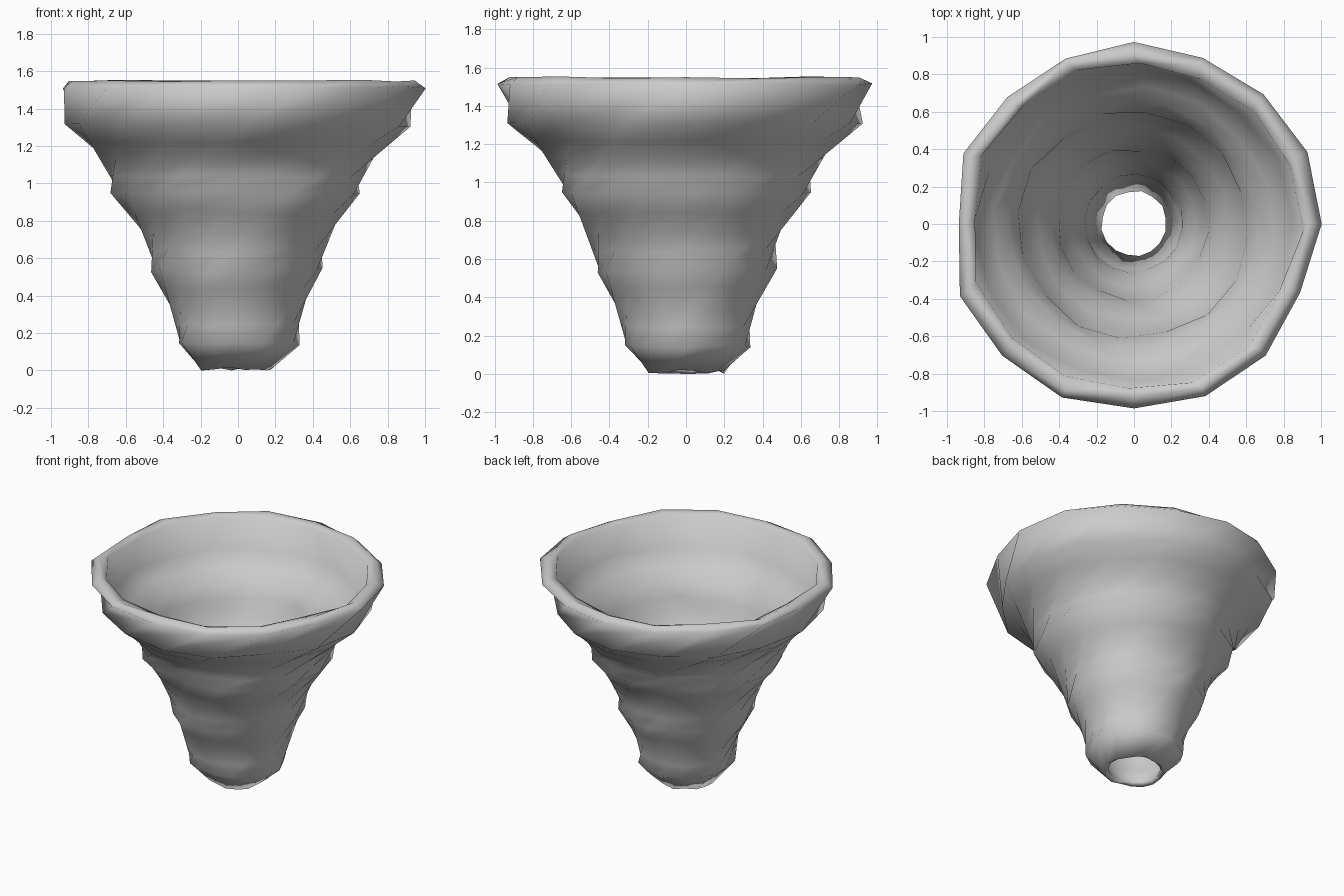
import bpy, bmesh, math, random

if "Cube" in bpy.data.objects:
    bpy.data.objects.remove(bpy.data.objects["Cube"])

random.seed(4)
N = 16      # sides of every ring
SUB = 4     # straight steps between rings, so the twist pinches the wall

# relative radius of each side, carried up the twist as ridges (starts at +x, at the rim)
RIDGE = [.985, .985, .97, .945, .955, .965, .95, .975,
         .94, .99, .98, .99, .97, .98, .985, .945]

# closed wall section: (radius, height, twist in degrees, height wobble)
SECTION = [
    (0.205, 0.015, -170, 0.012),
    (0.335, 0.15, -155, 0.01),
    (0.475, 0.545, -110, 0.02),
    (0.680, 0.955, -65, 0.015),
    (0.945, 1.315, -20, 0.01),
    (1.005, 1.52, 0, 0.008),
    (0.960, 1.555, 0, 0.006),
    (0.910, 1.535, -2, 0.006),
    (0.865, 1.32, -20, 0.01),
    (0.610, 0.965, -65, 0.015),
    (0.395, 0.545, -110, 0.02),
    (0.255, 0.17, -155, 0.01),
    (0.180, 0.03, -170, 0.012),
]


def ring(radius, height, twist, wobble):
    pts = []
    for i in range(N):
        a = math.radians(twist) + math.tau * i / N
        r = radius * RIDGE[i] * random.uniform(0.985, 1.015)
        pts.append((r * math.cos(a), r * math.sin(a),
                    height + random.uniform(-wobble, wobble)))
    return pts


# funnel wall, lofted up the outside and down the inside
bm = bmesh.new()
keys = [ring(*s) for s in SECTION]
loops = []
for k, low in enumerate(keys):
    high = keys[(k + 1) % len(keys)]
    long_span = abs(SECTION[k][1] - SECTION[(k + 1) % len(keys)][1]) > 0.3
    steps = SUB if long_span else 1
    for s in range(steps):
        t = s / steps
        loops.append([bm.verts.new([a + (b - a) * t for a, b in zip(p, q)])
                      for p, q in zip(low, high)])
for k, low in enumerate(loops):
    high = loops[(k + 1) % len(loops)]
    for i in range(N):
        j = (i + 1) % N
        bm.faces.new((low[i], low[j], high[j], high[i]))
bmesh.ops.recalc_face_normals(bm, faces=bm.faces)

# stand on the ground
bottom = min(v.co.z for v in bm.verts)
for v in bm.verts:
    v.co.z -= bottom

mesh = bpy.data.meshes.new("twisted_funnel")
bm.to_mesh(mesh)
bm.free()
mesh.polygons.foreach_set("use_smooth", [True] * len(mesh.polygons))
funnel = bpy.data.objects.new("twisted_funnel", mesh)
bpy.context.collection.objects.link(funnel)
